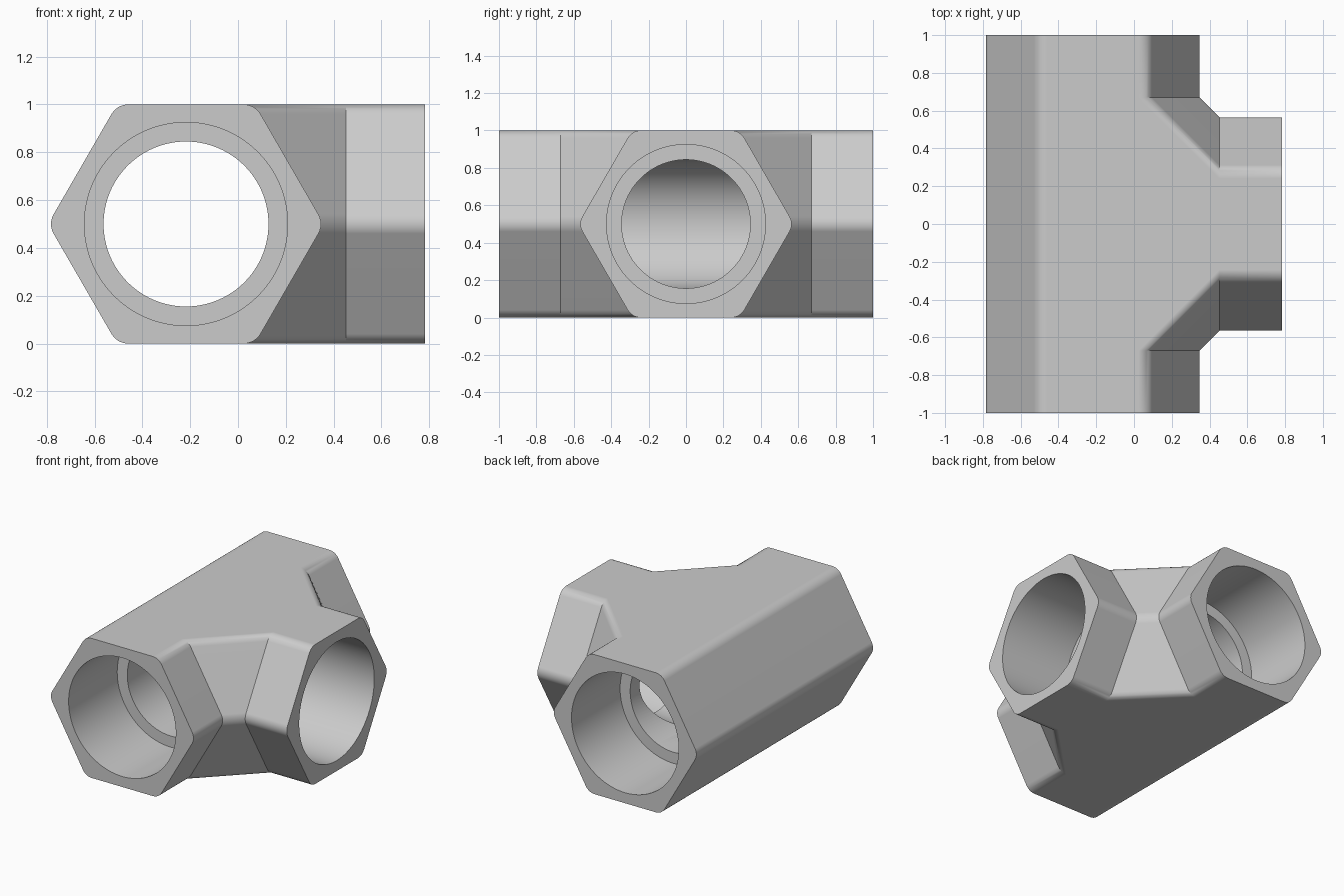
import bpy, bmesh, math
from mathutils import Matrix, Vector

if "Cube" in bpy.data.objects:
    bpy.data.objects.remove(bpy.data.objects["Cube"], do_unlink=True)

AXIS_X = -0.2175      # x of the main run's centre line
MID_Z = 0.5
APOTHEM = 0.5         # half the hexagon's width across flats
ROUND = 0.08          # corner radius of the hexagon
COLLAR = 0.67         # distance from centre where the gusset meets an arm
ARM = 1.0             # arm length from centre to open end
SOCKET_R, BORE_R, SHOULDER = 0.425, 0.345, 0.45
CORNER_STEPS = 6


def material(name, grey):
    mat = bpy.data.materials.new(name)
    mat.use_nodes = True
    colour = (grey, grey, grey, 1)
    mat.diffuse_color = colour
    bsdf = next(n for n in mat.node_tree.nodes if n.type == 'BSDF_PRINCIPLED')
    bsdf.inputs["Base Color"].default_value = colour
    return mat


def hexagon():
    """Rounded hexagon (u, z) with flats at top and bottom."""
    points = []
    corner = (APOTHEM - ROUND) / math.cos(math.pi / 6)
    for k in range(6):
        mid = k * math.pi / 3
        for i in range(CORNER_STEPS + 1):
            a = mid + math.pi / 3 * (i / CORNER_STEPS - 0.5)
            points.append((corner * math.cos(mid) + ROUND * math.cos(a),
                           corner * math.sin(mid) + ROUND * math.sin(a)))
    return points


def new_object(name, bm):
    bmesh.ops.recalc_face_normals(bm, faces=bm.faces)
    mesh = bpy.data.meshes.new(name)
    bm.to_mesh(mesh)
    bm.free()
    obj = bpy.data.objects.new(name, mesh)
    bpy.context.collection.objects.link(obj)
    return obj


def fitting_body():
    """Gusseted centre as a hull of the three arm sections, then arms pulled out."""
    bm = bmesh.new()
    for u, z in hexagon():
        for y in (-COLLAR, COLLAR):
            bm.verts.new((u, y, z))
        bm.verts.new((COLLAR, u, z))
    hull = bmesh.ops.convex_hull(bm, input=bm.verts)
    loose = {g for g in hull["geom_interior"] + hull["geom_unused"]
             if isinstance(g, bmesh.types.BMVert)}
    bmesh.ops.delete(bm, geom=list(loose), context='VERTS')
    bmesh.ops.dissolve_limit(bm, angle_limit=math.radians(1),
                             verts=bm.verts, edges=bm.edges)
    for d in (Vector((0, -1, 0)), Vector((0, 1, 0)), Vector((1, 0, 0))):
        bm.normal_update()
        cap = max(bm.faces, key=lambda f: (f.normal.dot(d) > 0.999) * f.calc_area())
        out = bmesh.ops.extrude_face_region(bm, geom=[cap])
        verts = [g for g in out["geom"] if isinstance(g, bmesh.types.BMVert)]
        bmesh.ops.translate(bm, verts=verts, vec=d * (ARM - COLLAR))
        if cap.is_valid:
            bmesh.ops.delete(bm, geom=[cap], context='FACES')
    # merge the arm sides that lie flush with the gusset
    bmesh.ops.dissolve_limit(bm, angle_limit=math.radians(0.5),
                             verts=bm.verts, edges=bm.edges)
    return new_object("pipe_tee_body", bm)


def bore_cutter(name, profile, turn):
    """Stepped round cutter from (distance, radius) pairs, turned onto an axis."""
    bm = bmesh.new()
    count = 96
    rings = [[bm.verts.new((r * math.cos(2 * math.pi * i / count),
                            r * math.sin(2 * math.pi * i / count), h))
              for i in range(count)] for h, r in profile]
    for a, b in zip(rings, rings[1:]):
        for i in range(count):
            j = (i + 1) % count
            bm.faces.new((a[i], a[j], b[j], b[i]))
    bm.faces.new(rings[0])
    bm.faces.new(rings[-1])
    bm.transform(turn)
    cutter = new_object(name, bm)
    cutter.hide_render = True
    return cutter


body = fitting_body()

# Sockets with shoulders, joined by the narrower bores
end = ARM + 0.05
half = [(SHOULDER, BORE_R), (SHOULDER, SOCKET_R), (end, SOCKET_R)]
run_profile = [(-h, r) for h, r in reversed(half)] + half
side_bore = BORE_R - 0.001
side_profile = [(0, side_bore), (SHOULDER, side_bore)] + half[1:]
cutters = [
    bore_cutter("run_bore_cutter", run_profile, Matrix.Rotation(math.pi / 2, 4, 'X')),
    bore_cutter("branch_bore_cutter", side_profile, Matrix.Rotation(math.pi / 2, 4, 'Y')),
]

bpy.ops.object.select_all(action='DESELECT')
body.select_set(True)
bpy.context.view_layer.objects.active = body
for cutter in cutters:
    mod = body.modifiers.new("bore", 'BOOLEAN')
    mod.operation = 'DIFFERENCE'
    mod.solver = 'EXACT'
    mod.object = cutter
    bpy.ops.object.modifier_apply(modifier=mod.name)
    bpy.data.objects.remove(cutter, do_unlink=True)

# Finish: place, colour and shade
body.data.transform(Matrix.Translation((AXIS_X, 0, MID_Z)))
body.data.materials.clear()
body.data.materials.append(material("light grey", 0.6))
bpy.ops.object.shade_smooth_by_angle(angle=math.radians(25))
weighted = body.modifiers.new("flat_face_normals", 'WEIGHTED_NORMAL')
weighted.keep_sharp = True
